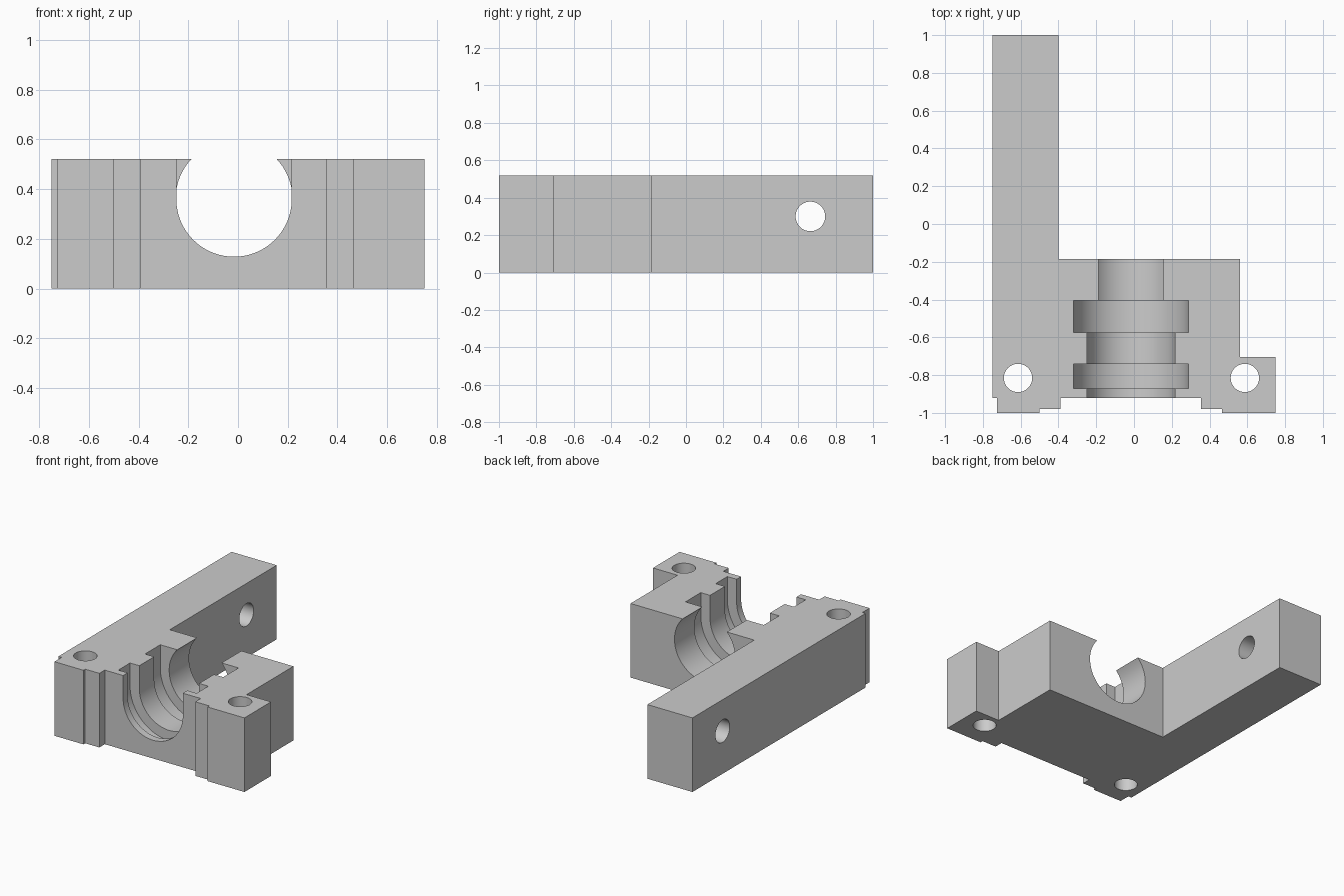
import bpy
import bmesh
import math
from mathutils import Vector

cube = bpy.data.objects.get("Cube")
if cube:
    bpy.data.objects.remove(cube, do_unlink=True)

HEIGHT = 0.52
BORE_X, BORE_Z = -0.016, 0.36

grey = bpy.data.materials.new("plain grey")
grey.use_nodes = True
grey.diffuse_color = (0.6, 0.6, 0.6, 1)
grey.node_tree.nodes["Principled BSDF"].inputs["Base Color"].default_value = (0.6, 0.6, 0.6, 1)


def prism(name, points, extrusion):
    """Extrude a closed 3D outline along a vector."""
    bm = bmesh.new()
    face = bm.faces.new([bm.verts.new(p) for p in points])
    moved = bmesh.ops.extrude_face_region(bm, geom=[face])["geom"]
    verts = [v for v in moved if isinstance(v, bmesh.types.BMVert)]
    bmesh.ops.translate(bm, verts=verts, vec=Vector(extrusion))
    bmesh.ops.recalc_face_normals(bm, faces=bm.faces)
    mesh = bpy.data.meshes.new(name)
    bm.to_mesh(mesh)
    bm.free()
    mesh.materials.append(grey)
    obj = bpy.data.objects.new(name, mesh)
    bpy.context.collection.objects.link(obj)
    return obj


def arc(radius, start, end, steps):
    angles = [start + (end - start) * i / steps for i in range(steps + 1)]
    return [(radius * math.cos(a), radius * math.sin(a)) for a in angles]


def circle(radius):
    return arc(radius, 0, math.tau, 64)[:-1]


def cut(body, name, points, extrusion):
    cutter = prism(name, points, extrusion)
    mod = body.modifiers.new(name, "BOOLEAN")
    mod.operation = "DIFFERENCE"
    mod.solver = "EXACT"
    mod.object = cutter
    bpy.context.view_layer.objects.active = body
    bpy.ops.object.modifier_apply(modifier=mod.name)
    bpy.data.objects.remove(cutter, do_unlink=True)


# L-shaped block with a stepped front and a long arm
outline = [(-0.75, 1), (-0.75, -0.92), (-0.725, -0.92), (-0.725, -1),
           (-0.5, -1), (-0.5, -0.98), (-0.39, -0.98), (-0.39, -0.92),
           (0.355, -0.92), (0.355, -0.98), (0.465, -0.98), (0.465, -1),
           (0.75, -1), (0.75, -0.705), (0.56, -0.705), (0.56, -0.185),
           (-0.4, -0.185), (-0.4, 1)]
body = prism("bracket_body", [(x, y, 0) for x, y in outline], (0, 0, HEIGHT))

# Round rear bore, open at the top
cut(body, "rear_bore", [(BORE_X + u, -0.5, BORE_Z + v) for u, v in circle(0.235)], (0, 0.5, 0))

# U-shaped channel and its two wider grooves
for name, radius, y0, y1 in [("channel", 0.232, -1.1, -0.45),
                             ("rear_groove", 0.304, -0.575, -0.405),
                             ("front_groove", 0.304, -0.87, -0.74)]:
    shape = arc(radius, math.pi, math.tau, 48) + [(radius, 0.5), (-radius, 0.5)]
    cut(body, name, [(BORE_X + u, y0, BORE_Z + v) for u, v in shape], (0, y1 - y0, 0))

# Vertical bolt holes
for x in (-0.614, 0.587):
    cut(body, "bolt_hole", [(x + u, -0.815 + v, -0.1) for u, v in circle(0.075)], (0, 0, 1))

# Cross hole through the arm
cut(body, "arm_hole", [(-0.9, 0.665 + u, 0.3 + v) for u, v in circle(0.079)], (0.7, 0, 0))

# Smooth the bores and keep the edges sharp
bpy.ops.object.select_all(action="DESELECT")
body.select_set(True)
bpy.context.view_layer.objects.active = body
bpy.ops.object.shade_smooth_by_angle(angle=math.radians(25))
